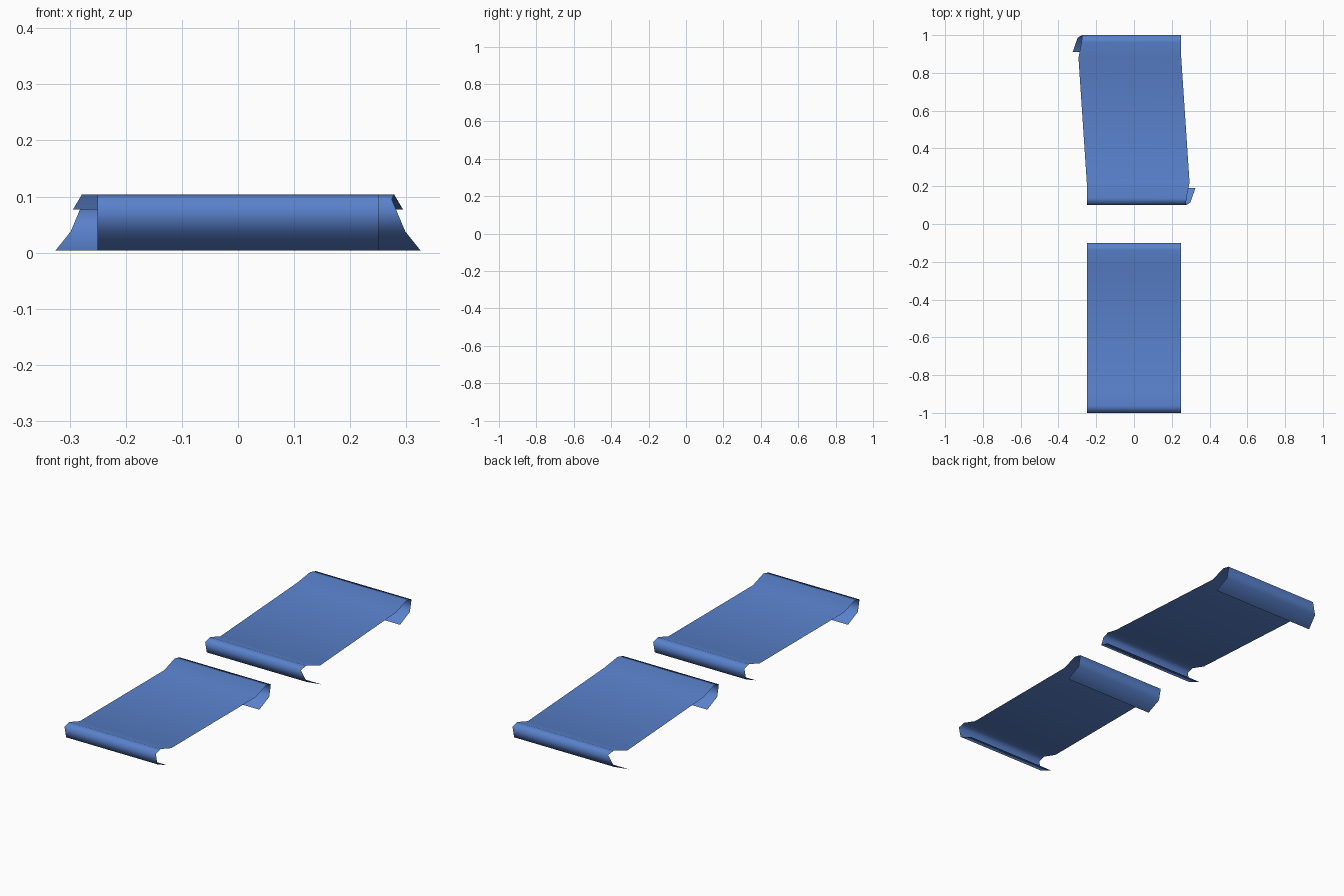
import bpy

if "Cube" in bpy.data.objects:
    bpy.data.objects.remove(bpy.data.objects["Cube"])

blue = bpy.data.materials.new("blue")
blue.diffuse_color = (0.1, 0.22, 0.6, 1)
blue.use_nodes = True
blue.node_tree.nodes["Principled BSDF"].inputs["Base Color"].default_value = blue.diffuse_color

# Half profile from the tucked-under tip to the flat deck:
# (distance from outer end, height, side flare of the skewed plate)
HALF = [(0.09, 0.004, 0.075), (0.013, 0.038, 0.048), (0.0, 0.095, 0.024),
        (0.038, 0.104, 0.028), (0.12, 0.077, 0.044)]
W = 0.25


def curled_plate(name, y0, y1, flare):
    """Thin sheet with both ends curled under; flare skews opposite sides."""
    rows = [(y0 + d, z, -W, W + flare * f) for d, z, f in HALF]
    rows += [(y1 - d, z, -W - flare * f, W) for d, z, f in reversed(HALF)]
    verts = []
    for y, z, left, right in rows:
        verts += [(left, y, z), (right, y, z)]
    faces = [(2 * i, 2 * i + 1, 2 * i + 3, 2 * i + 2) for i in range(len(rows) - 1)]
    mesh = bpy.data.meshes.new(name)
    mesh.from_pydata(verts, [], faces)
    mesh.materials.append(blue)
    for p in mesh.polygons:
        p.use_smooth = True
    obj = bpy.data.objects.new(name, mesh)
    bpy.context.collection.objects.link(obj)
    return obj


# Straight plate in front, skewed plate behind
curled_plate("straight_plate", -1.0, -0.1, 0)
curled_plate("skewed_plate", 0.1, 1.0, 1)
